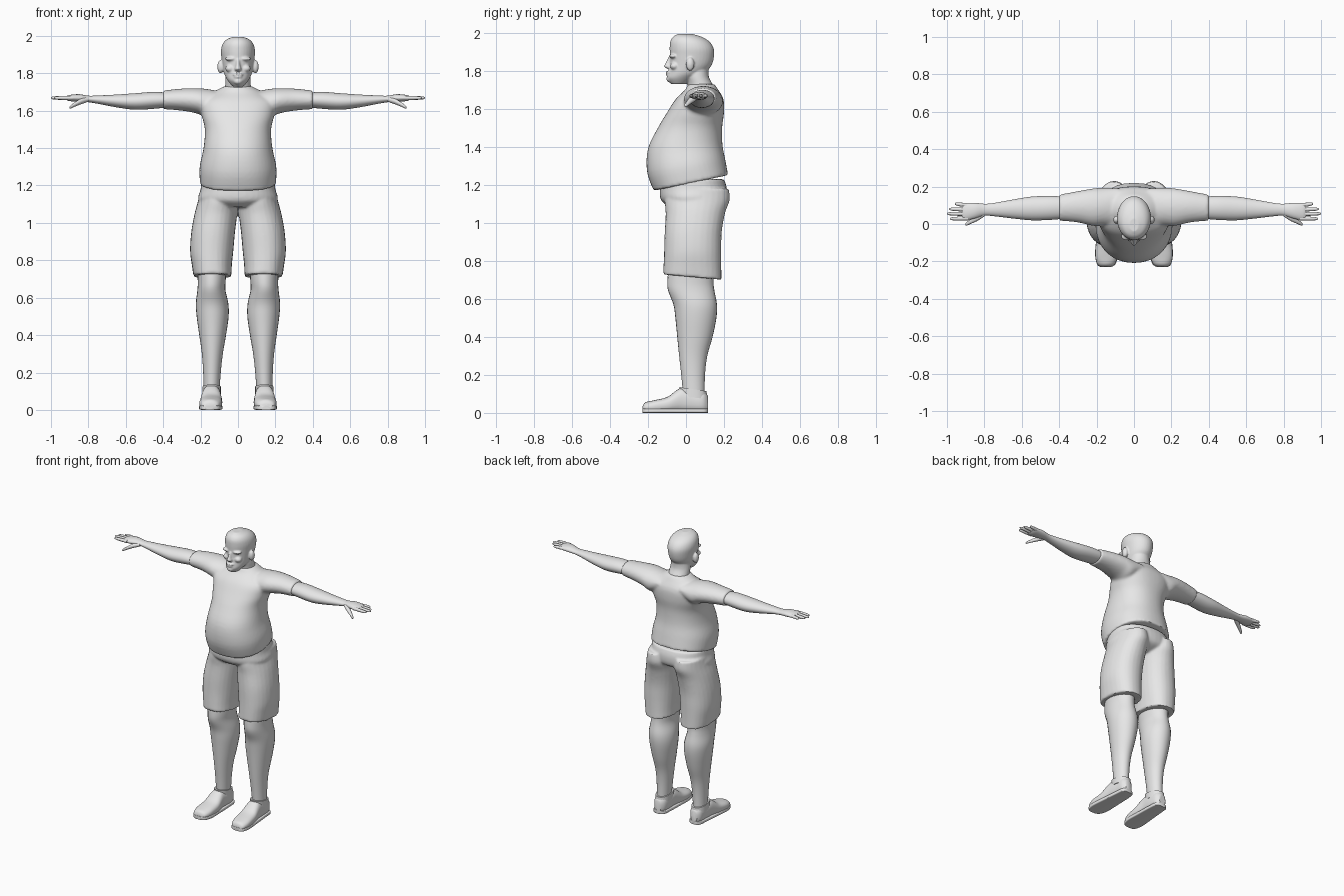
import bpy, bmesh, math

grey = bpy.data.materials.new("plain_grey")
grey.diffuse_color = (0.8, 0.8, 0.8, 1)


def spline(rows, steps):
    """Smoothly fill in between cross-sections."""
    rows = [tuple(r) + (2.0, 0.0)[len(r) - 5:] for r in rows]
    out = []
    for i in range(len(rows) - 1):
        p1, p2 = rows[i], rows[i + 1]
        p0, p3 = rows[max(i - 1, 0)], rows[min(i + 2, len(rows) - 1)]
        for s in range(steps):
            t = s / steps
            out.append([0.5 * (2 * b + (c - a) * t + (2 * a - 5 * b + 4 * c - d) * t * t
                               + (3 * b - a - 3 * c + d) * t ** 3)
                        for a, b, c, d in zip(p0, p1, p2, p3)])
    return out + [list(rows[-1])]


def loft(bm, axis, rows, seg=28, steps=4, mirror=False):
    """Rows are (position, a_min, a_max, b_min, b_max, squareness, tilt) along an axis."""
    ia, ib = [(1, 2), (0, 2), (0, 1)][axis]
    for side in ((1, -1) if mirror else (1,)):
        rings = []
        for t, a0, a1, b0, b1, n, tilt in spline(rows, steps):
            ring = []
            for k in range(seg):
                ang = 2 * math.pi * k / seg
                c, s = math.cos(ang), math.sin(ang)
                u = math.copysign(abs(c) ** (2 / n), c) * (a1 - a0) / 2
                v = math.copysign(abs(s) ** (2 / n), s) * (b1 - b0) / 2
                co = [0, 0, 0]
                co[axis] = t + tilt * v
                co[ia] = (a0 + a1) / 2 + u
                co[ib] = (b0 + b1) / 2 + v
                co[0] *= side
                ring.append(bm.verts.new(co))
            rings.append(ring)
        for r, q in zip(rings, rings[1:]):
            for k in range(seg):
                j = (k + 1) % seg
                bm.faces.new((r[k], r[j], q[j], q[k]))
        bm.faces.new(rings[0])
        bm.faces.new(rings[-1])


def ball(bm, centre, radius, mirror=False):
    """Ellipsoid for small rounded features."""
    for side in ((1, -1) if mirror else (1,)):
        made = bmesh.ops.create_uvsphere(bm, u_segments=16, v_segments=10, radius=1)["verts"]
        for v in made:
            v.co = [c + r * p for c, r, p in zip(centre, radius, v.co)]
            v.co.x *= side


def finish(bm, name, voxel=0, smooth=0):
    """Turn the mesh into an object, optionally fusing its pieces."""
    bmesh.ops.recalc_face_normals(bm, faces=bm.faces)
    me = bpy.data.meshes.new(name)
    bm.to_mesh(me)
    bm.free()
    ob = bpy.data.objects.new(name, me)
    bpy.context.collection.objects.link(ob)
    bpy.ops.object.select_all(action='DESELECT')
    ob.select_set(True)
    bpy.context.view_layer.objects.active = ob
    if voxel:
        m = ob.modifiers.new("fuse", 'REMESH')
        m.mode = 'VOXEL'
        m.voxel_size = voxel
        bpy.ops.object.modifier_apply(modifier=m.name)
        m = ob.modifiers.new("soften", 'SMOOTH')
        m.iterations = smooth
        bpy.ops.object.modifier_apply(modifier=m.name)
    ob.data.materials.clear()
    ob.data.materials.append(grey)
    bpy.ops.object.shade_smooth_by_angle(angle=math.radians(45))
    return ob


def sym(z, w, *rest):
    return (z, -w, w) + rest


# Shirt: round belly, shoulders and short sleeves
bm = bmesh.new()
loft(bm, 2, [sym(1.21, .203, -.17, .222, 2.3, .21), sym(1.30, .205, -.205, .207, 2.2, .15),
             sym(1.40, .184, -.2, .192, 2.2, .05), sym(1.50, .177, -.148, .19, 2.2),
             sym(1.58, .195, -.1, .2, 2.3), sym(1.65, .2, -.055, .197, 2.3),
             sym(1.70, .13, -.005, .17), sym(1.73, .075, .01, .15)], seg=48)
loft(bm, 0, [(.08, .0, .19, 1.62, 1.70), (.16, -.01, .195, 1.565, 1.715),
             (.22, -.01, .19, 1.585, 1.72), (.30, .008, .176, 1.60, 1.718),
             (.40, .018, .157, 1.608, 1.708)], mirror=True)
finish(bm, "shirt", .009, 5)

# Shorts: hips and two wide legs
bm = bmesh.new()
loft(bm, 2, [sym(1.23, .195, -.13, .2, 2.3), sym(1.18, .2, -.138, .215, 2.3),
             sym(1.12, .212, -.132, .205, 2.2), sym(1.085, .15, -.09, .14)], seg=40)
loft(bm, 2, [(.715, .035, .238, -.12, .187, 2.4, -.09), (.77, .033, .246, -.118, .186, 2.3, -.06),
             (.85, .025, .256, -.115, .186, 2.2), (.95, .016, .25, -.112, .188, 2.2),
             (1.05, .004, .232, -.107, .205, 2.1), (1.12, .0, .213, -.112, .23),
             (1.18, .015, .2, -.1, .225)], mirror=True)
finish(bm, "shorts", .008, 3)

# Head with neck, face and ears
bm = bmesh.new()
loft(bm, 2, [sym(1.73, .03, -.078, .0), sym(1.76, .054, -.1, .05), sym(1.79, .071, -.094, .10),
             sym(1.83, .081, -.086, .135), sym(1.88, .088, -.085, .148),
             sym(1.92, .091, -.086, .145), sym(1.955, .083, -.083, .122),
             sym(1.98, .062, -.067, .08), sym(1.995, .025, -.04, .03)], seg=36)
loft(bm, 2, [sym(1.66, .08, .0, .17), sym(1.72, .07, .01, .145),
             sym(1.77, .067, .0, .12), sym(1.83, .06, -.01, .12)])
loft(bm, 2, [sym(1.812, .017, -.1, -.06), sym(1.823, .019, -.117, -.06),
             sym(1.84, .013, -.108, -.06), sym(1.875, .009, -.092, -.06)], seg=16)
ball(bm, (.036, -.066, 1.877), (.035, .022, .011), True)
ball(bm, (.042, -.06, 1.825), (.026, .024, .02), True)
ball(bm, (0, -.09, 1.793), (.03, .017, .007))
ball(bm, (0, -.09, 1.78), (.025, .016, .007))
ball(bm, (0, -.084, 1.757), (.025, .02, .018))
ball(bm, (.093, .022, 1.835), (.018, .022, .036), True)
finish(bm, "head", .005, 4)

# Forearms and palms
bm = bmesh.new()
loft(bm, 0, [(.36, .03, .145, 1.62, 1.695), (.45, .022, .15, 1.61, 1.70),
             (.55, .02, .146, 1.605, 1.693), (.65, .03, .13, 1.618, 1.686),
             (.75, .042, .112, 1.637, 1.681), (.80, .045, .108, 1.645, 1.68),
             (.85, .03, .113, 1.647, 1.688), (.90, .02, .112, 1.651, 1.684),
             (.92, .03, .104, 1.658, 1.677)], mirror=True)
finish(bm, "arms")

# Fingers: base y, tip y, tip x
bm = bmesh.new()
for y0, y1, x1 in ((.03, .028, .985), (.054, .055, 1.0), (.077, .08, .988), (.099, .108, .958)):
    rows = []
    for f, r in ((0, .011), (.5, .0105), (.88, .008), (1, .003)):
        x, y = .885 + (x1 - .885) * f, y0 + (y1 - y0) * f
        rows.append((x, y - r, y + r, 1.668 - r, 1.668 + r))
    loft(bm, 0, rows, seg=12, steps=3, mirror=True)
# Thumbs
loft(bm, 0, [(.80, .04, .07, 1.648, 1.672), (.84, .015, .05, 1.634, 1.664),
             (.875, .0, .025, 1.62, 1.643), (.895, -.009, .01, 1.611, 1.628),
             (.902, -.006, .002, 1.612, 1.619)], seg=12, mirror=True)
finish(bm, "fingers")

# Lower legs with knees and calves
bm = bmesh.new()
loft(bm, 2, [(.09, .1, .183, -.015, .098), (.2, .092, .186, -.025, .1),
             (.3, .081, .193, -.036, .112), (.4, .064, .207, -.046, .14),
             (.5, .05, .221, -.056, .16), (.57, .052, .225, -.066, .163),
             (.64, .067, .217, -.093, .15), (.69, .066, .215, -.098, .145),
             (.78, .06, .22, -.09, .15)], mirror=True)
finish(bm, "lower_legs")

# Shoes: uppers with ankle collars
bm = bmesh.new()
loft(bm, 1, [(-.228, .125, .178, .004, .035), (-.215, .103, .196, .0, .055),
             (-.17, .087, .207, 0, .066, 2.6), (-.1, .084, .203, 0, .083, 2.5),
             (-.055, .088, .197, 0, .115, 2.4), (-.02, .092, .192, 0, .132, 2.4),
             (.04, .092, .187, 0, .118, 2.5), (.09, .098, .183, 0, .118, 2.5),
             (.115, .118, .165, .005, .09, 2.3)], mirror=True)
loft(bm, 2, [(.08, .092, .19, -.03, .112, 2.2, -.1), (.125, .092, .189, -.035, .108, 2.2, -.15)],
     mirror=True)
finish(bm, "shoes")

# Flat soles
bm = bmesh.new()
loft(bm, 1, [(-.23, .125, .178, 0, .024, 6), (-.215, .1, .198, 0, .024, 6),
             (-.16, .084, .208, 0, .024, 6), (-.06, .086, .2, 0, .024, 6),
             (.05, .09, .19, 0, .024, 6), (.1, .097, .184, 0, .024, 6),
             (.116, .12, .165, 0, .024, 6)], mirror=True)
finish(bm, "soles")
